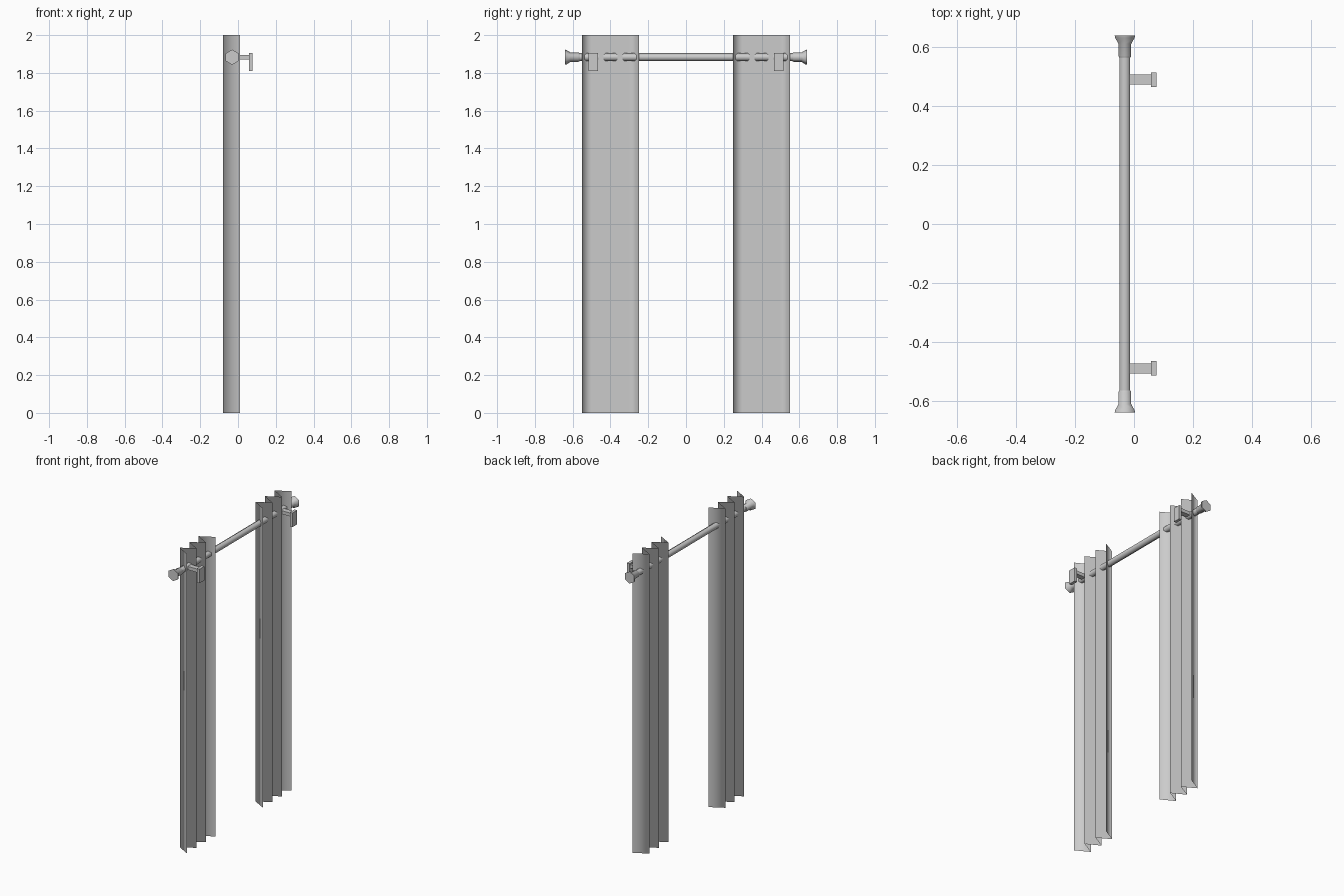
import bpy
import bmesh
from mathutils import Matrix, Vector
from math import pi, radians

cube = bpy.data.objects.get("Cube")
if cube:
    bpy.data.objects.remove(cube, do_unlink=True)

ROD_X, ROD_Z = -0.031, 1.883

grey = bpy.data.materials.new("plain grey")
grey.use_nodes = True
colour = (0.6, 0.6, 0.6, 1)
grey.diffuse_color = colour
grey.node_tree.nodes["Principled BSDF"].inputs["Base Color"].default_value = colour


def finish(name, bm, smooth_angle=None):
    """Turn a bmesh into a named object with the grey material."""
    mesh = bpy.data.meshes.new(name)
    bm.to_mesh(mesh)
    bm.free()
    mesh.materials.append(grey)
    obj = bpy.data.objects.new(name, mesh)
    bpy.context.collection.objects.link(obj)
    if smooth_angle:
        bpy.ops.object.select_all(action="DESELECT")
        obj.select_set(True)
        bpy.context.view_layer.objects.active = obj
        bpy.ops.object.shade_smooth_by_angle(angle=radians(smooth_angle))
    return obj


def lathe(name, profile):
    """Six-sided solid around the rod axis from (y, radius) pairs."""
    bm = bmesh.new()
    rings = []
    for y, r in profile:
        ring = [bm.verts.new(Matrix.Rotation(i * pi / 3, 3, "Y") @ Vector((0, 0, r))
                             + Vector((ROD_X, y, ROD_Z))) for i in range(6)]
        rings.append(ring)
    for a, b in zip(rings, rings[1:]):
        for i in range(6):
            j = (i + 1) % 6
            bm.faces.new((a[i], a[j], b[j], b[i]))
    bm.faces.new(rings[0])
    bm.faces.new(rings[-1])
    bmesh.ops.recalc_face_normals(bm, faces=bm.faces)
    return finish(name, bm, 61)


def add_box(bm, low, high):
    low, high = Vector(low), Vector(high)
    place = Matrix.Translation((low + high) / 2) @ Matrix.Diagonal((high - low).to_4d())
    bmesh.ops.create_cube(bm, size=1, matrix=place)


def curtain(name, start):
    """Thin pleated sheet: a zigzag line raised to full height."""
    bm = bmesh.new()
    line = [bm.verts.new((-0.08 if i % 2 else 0.01, start + i * 0.05, 0)) for i in range(7)]
    edges = [bm.edges.new(pair) for pair in zip(line, line[1:])]
    made = bmesh.ops.extrude_edge_only(bm, edges=edges)["geom"]
    bmesh.ops.translate(bm, vec=(0, 0, 2),
                        verts=[g for g in made if isinstance(g, bmesh.types.BMVert)])
    bmesh.ops.recalc_face_normals(bm, faces=bm.faces)
    return finish(name, bm, 180)


# Rod
lathe("curtain_rod", [(-0.6, 0.021), (0.6, 0.021)])

for side, s in (("front", -1), ("back", 1)):
    # Sleeve and flared end
    lathe(side + "_finial", [(s * 0.565, 0.022), (s * 0.57, 0.025), (s * 0.612, 0.025),
                             (s * 0.632, 0.038), (s * 0.64, 0.04)])
    # Wall bracket: arm and hanging plate
    bm = bmesh.new()
    y = s * 0.49
    add_box(bm, (-0.03, y - 0.017, 1.872), (0.06, y + 0.017, 1.895))
    add_box(bm, (0.057, y - 0.025, 1.81), (0.077, y + 0.025, 1.904))
    finish(side + "_bracket", bm)
    # Pleated curtain
    curtain(side + "_curtain", -0.55 if s < 0 else 0.25)
